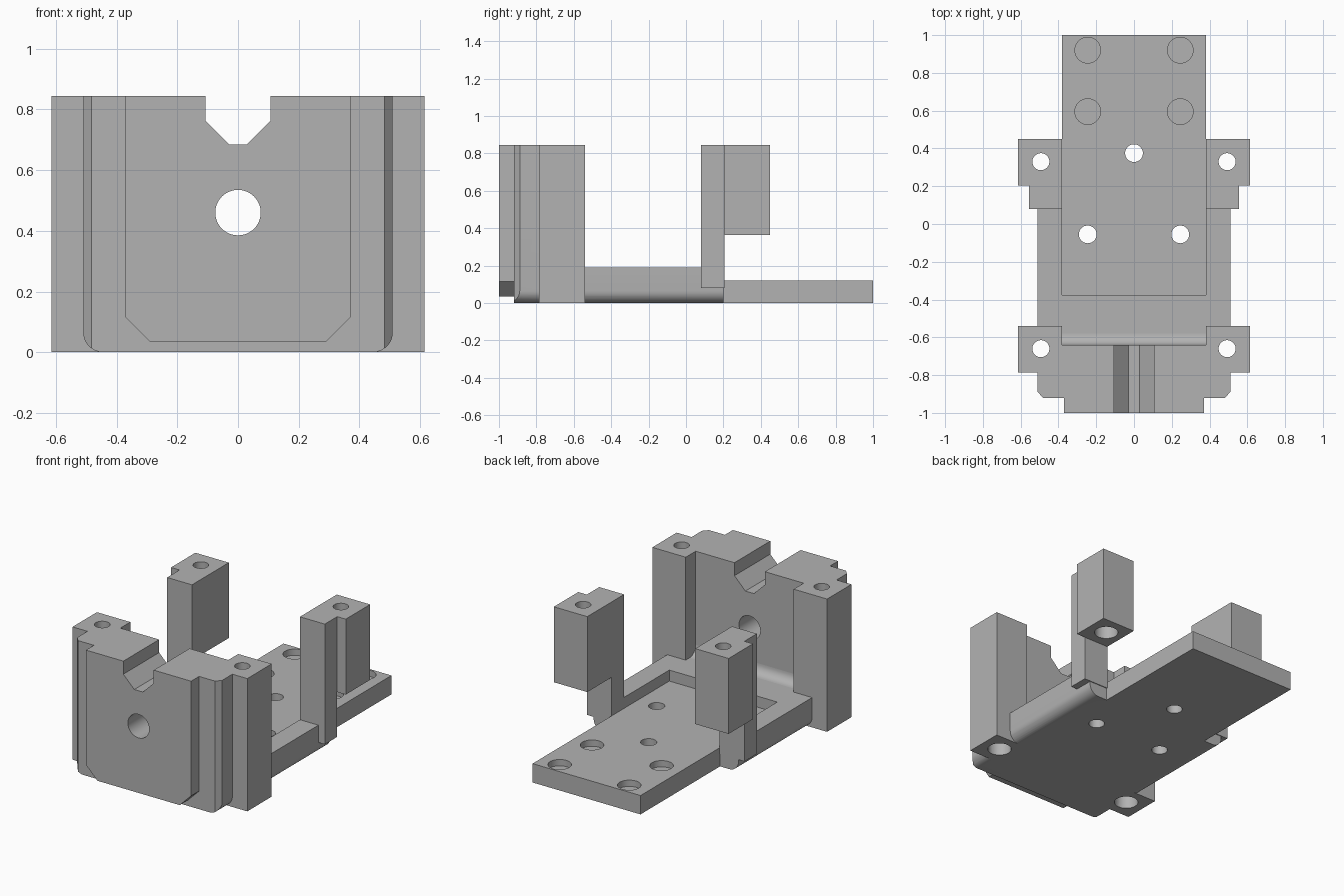
import bpy, bmesh, math
from mathutils import Vector

cube = bpy.data.objects.get("Cube")
if cube:
    bpy.data.objects.remove(cube, do_unlink=True)

GREY = (0.45, 0.45, 0.45, 1)
mat = bpy.data.materials.new("plain grey")
mat.use_nodes = True
mat.diffuse_color = GREY
mat.node_tree.nodes["Principled BSDF"].inputs["Base Color"].default_value = GREY


def prism(name, pts, axis, lo, hi):
    """Extrude a closed 2D profile along an axis from lo to hi."""
    place = {"x": lambda a, b, d: (d, a, b),
             "y": lambda a, b, d: (a, d, b),
             "z": lambda a, b, d: (a, b, d)}[axis]
    bm = bmesh.new()
    face = bm.faces.new([bm.verts.new(place(a, b, lo)) for a, b in pts])
    ext = bmesh.ops.extrude_face_region(bm, geom=[face])
    moved = [g for g in ext["geom"] if isinstance(g, bmesh.types.BMVert)]
    bmesh.ops.translate(bm, verts=moved, vec=Vector(place(0, 0, hi - lo)))
    bmesh.ops.recalc_face_normals(bm, faces=bm.faces)
    mesh = bpy.data.meshes.new(name)
    bm.to_mesh(mesh)
    bm.free()
    mesh.materials.append(mat)
    ob = bpy.data.objects.new(name, mesh)
    bpy.context.collection.objects.link(ob)
    return ob


def box(name, x, y, z):
    return prism(name, [(x[0], y[0]), (x[1], y[0]), (x[1], y[1]), (x[0], y[1])], "z", *z)


def arc(cx, cy, r, start, end, steps):
    angles = [math.radians(start + (end - start) * i / steps) for i in range(steps + 1)]
    return [(cx + r * math.cos(a), cy + r * math.sin(a)) for a in angles]


def bore(cx, cy, r, axis, lo, hi):
    return prism("bore_cutter", arc(cx, cy, r, 0, 360, 40)[:-1], axis, lo, hi)


def mirrored(pts):
    """Complete a right half profile with its mirror image."""
    return pts + [(-a, b) for a, b in reversed(pts)]


def flip(pts, side):
    return [(side * a, b) for a, b in pts]


def span(side, a, b):
    return sorted((side * a, side * b))


def cut(ob, cutters):
    for c in cutters:
        c.hide_render = True
        mod = ob.modifiers.new("cut", "BOOLEAN")
        mod.operation = "DIFFERENCE"
        mod.solver = "EXACT"
        mod.object = c
    bpy.context.view_layer.update()
    result = bpy.data.meshes.new_from_object(
        ob.evaluated_get(bpy.context.evaluated_depsgraph_get()))
    ob.modifiers.clear()
    ob.data = result


TOP = 0.845
INNER, SIDE, OUTER = 0.38, 0.51, 0.615
WALL_BACK = -0.64
R = 0.065

# Tray and front wall share a section with rounded lower edges
def section(height):
    return mirrored(arc(SIDE - R, R, R, -90, 0, 8) + [(SIDE, height)])

tray = prism("base_tray", section(0.19), "y", WALL_BACK, 0.2)
wall = prism("front_wall", section(TOP), "y", -0.92, WALL_BACK)
plate = box("rear_plate", (-INNER, INNER), (0.2, 1), (0, 0.12))

# Raised pad on the front of the wall
pad = prism("front_pad", mirrored([(0.29, 0.035), (0.37, 0.115), (0.37, TOP)]),
            "y", -1, -0.92)

# Concave fillet where the tray meets the wall
fillet = prism("wall_fillet",
               [(WALL_BACK, 0.19)] + arc(WALL_BACK + 0.06, 0.25, 0.06, 270, 180, 8),
               "x", -INNER, INNER)

# Corner posts and rear supports
front_posts, rear_posts, supports = [], [], []
front_bores, rear_bores, chamfers = [], [], []
for side, label in ((1, "left"), (-1, "right")):
    front_posts.append(box("front_post_" + label, span(side, INNER, OUTER),
                           (-0.785, -0.54), (0, TOP)))
    rear_posts.append(box("rear_post_" + label, span(side, INNER, OUTER),
                          (0.205, 0.45), (0.365, TOP)))
    supports.append(box("rear_support_" + label, span(side, INNER, 0.555),
                        (0.08, 0.205), (0.08, TOP)))
    for y, group in ((-0.66, front_bores), (0.33, rear_bores)):
        group.append(bore(side * 0.493, y, 0.045, "z", -0.1, 1))
        group.append(bore(side * 0.493, y, 0.07, "z", -0.1, 0.65))
    chamfers.append(prism("chamfer_cutter",
                          flip([(0.46, -0.945), (0.54, -0.945), (0.54, -0.855)], side),
                          "z", -0.1, 1))

# Notch and round opening through the wall
notch = prism("notch_cutter", mirrored([(0.03, 0.685), (0.107, 0.762), (0.107, 1)]),
              "y", -1.1, -0.5)
opening = bore(0, 0.46, 0.075, "y", -1.1, -0.5)

# Pocket, screw holes and shallow round recesses in the base
pocket = box("pocket_cutter", (-INNER, INNER), (-0.375, 0.3), (0.12, 0.4))
tray_holes = [bore(s * 0.245, -0.055, 0.047, "z", -0.1, 0.3) for s in (1, -1)]
plate_holes = [bore(0, 0.375, 0.047, "z", -0.1, 0.3)]
plate_holes += [bore(s * 0.245, y, 0.068, "z", 0.08, 0.3)
                for s in (1, -1) for y in (0.595, 0.92)]

cut(wall, [notch, opening] + chamfers + front_bores)
cut(pad, [notch, opening])
cut(tray, [pocket] + tray_holes + front_bores)
cut(plate, plate_holes)
for i in range(2):
    cut(front_posts[i], front_bores[2 * i:2 * i + 2])
    cut(rear_posts[i], rear_bores[2 * i:2 * i + 2])

# Remove the cutters once they are used
for c in [notch, opening, pocket] + chamfers + front_bores + rear_bores + tray_holes + plate_holes:
    bpy.data.objects.remove(c, do_unlink=True)

# Smooth the round surfaces, keep the edges sharp
parts = [tray, wall, plate, pad, fillet] + front_posts + rear_posts + supports
bpy.ops.object.select_all(action="DESELECT")
for ob in parts:
    ob.select_set(True)
bpy.context.view_layer.objects.active = tray
bpy.ops.object.shade_smooth_by_angle(angle=math.radians(30))
